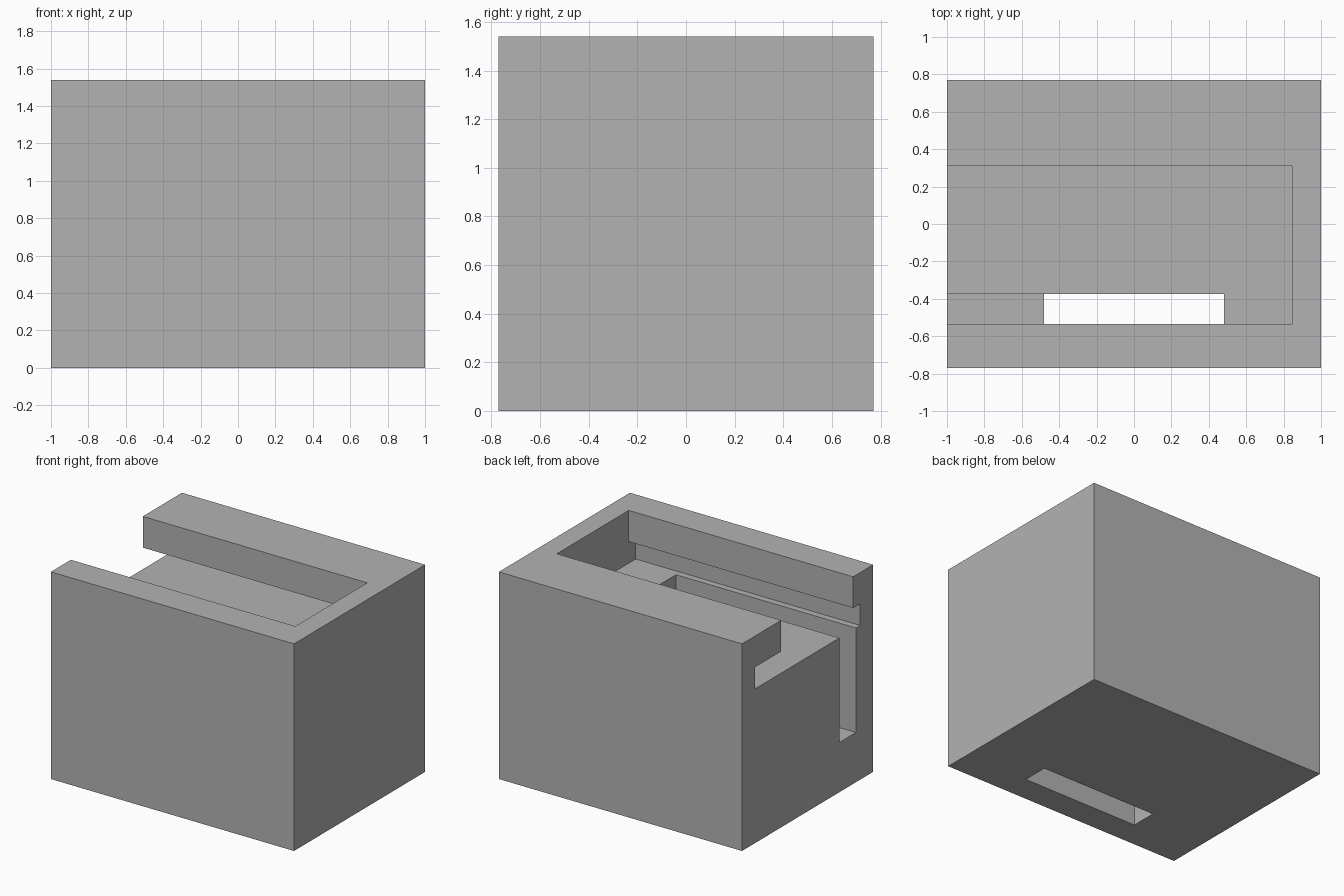
import bpy
import bmesh
from mathutils import Vector

default = bpy.data.objects.get("Cube")
if default:
    bpy.data.objects.remove(default, do_unlink=True)

grey = bpy.data.materials.new("plain grey")
grey.use_nodes = True
colour = (0.45, 0.45, 0.45, 1)
grey.diffuse_color = colour
grey.node_tree.nodes["Principled BSDF"].inputs["Base Color"].default_value = colour


def prism(name, points, direction):
    """Extrude a closed 3D profile along a direction."""
    bm = bmesh.new()
    face = bm.faces.new([bm.verts.new(p) for p in points])
    ext = bmesh.ops.extrude_face_region(bm, geom=[face])
    moved = [g for g in ext["geom"] if isinstance(g, bmesh.types.BMVert)]
    bmesh.ops.translate(bm, verts=moved, vec=Vector(direction))
    bmesh.ops.recalc_face_normals(bm, faces=bm.faces)
    mesh = bpy.data.meshes.new(name)
    bm.to_mesh(mesh)
    bm.free()
    mesh.materials.append(grey)
    obj = bpy.data.objects.new(name, mesh)
    bpy.context.collection.objects.link(obj)
    return obj


def cut(target, cutter):
    """Subtract a cutter, then discard it."""
    cutter.hide_render = True
    mod = target.modifiers.new("cut", "BOOLEAN")
    mod.operation = "DIFFERENCE"
    mod.solver = "EXACT"
    mod.object = cutter
    bpy.context.view_layer.objects.active = target
    bpy.ops.object.modifier_apply(modifier=mod.name)
    bpy.data.objects.remove(cutter, do_unlink=True)


# Solid block
D, H = 0.77, 1.54
block = prism("slotted_block", [(-1, -D, 0), (1, -D, 0), (1, D, 0), (-1, D, 0)], (0, 0, H))

# Undercut channel, open at the top and at the -x end
floor, lip, wide = 1.147, 1.308, 0.617
front, back = -0.535, 0.31
channel = [(-wide, floor), (wide, floor), (wide, lip), (back, lip),
           (back, 1.7), (front, 1.7), (front, lip), (-wide, lip)]
cut(block, prism("channel_cutter", [(-1.2, y, z) for y, z in channel], (2.046, 0, 0)))

# Narrow groove in the channel floor, with a hole through the bottom
groove = [(-1.2, 0.37), (-0.48, 0.37), (-0.48, -0.1), (0.48, -0.1),
          (0.48, 1.23), (-1.2, 1.23)]
cut(block, prism("groove_cutter", [(x, -0.568, z) for x, z in groove], (0, 0.194, 0)))
